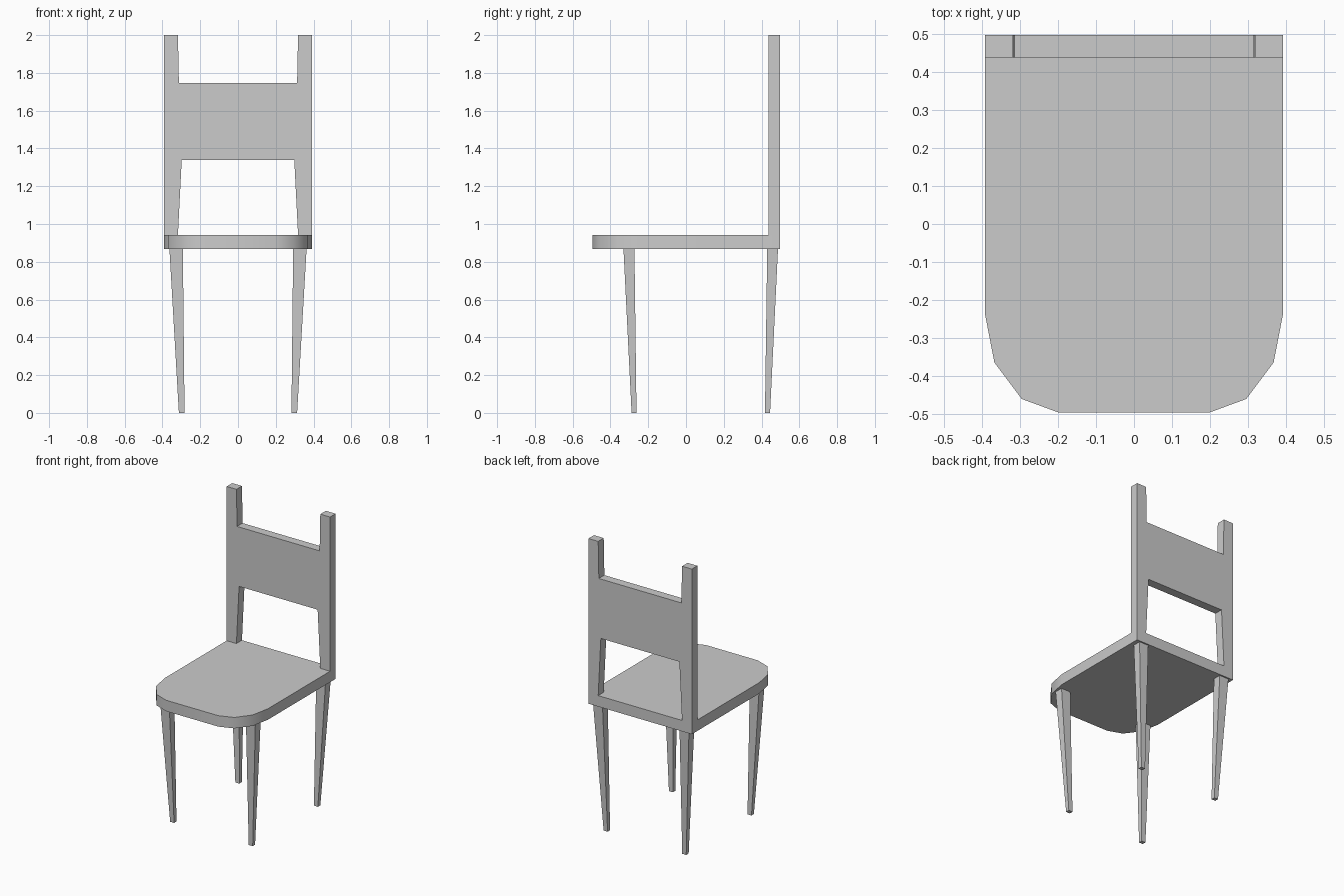
import bpy, bmesh, math
from mathutils import Vector

if "Cube" in bpy.data.objects:
    bpy.data.objects.remove(bpy.data.objects["Cube"])


def make_object(name, bm):
    bmesh.ops.recalc_face_normals(bm, faces=bm.faces[:])
    mesh = bpy.data.meshes.new(name)
    bm.to_mesh(mesh)
    bm.free()
    obj = bpy.data.objects.new(name, mesh)
    bpy.context.collection.objects.link(obj)
    return obj


def extrude_outline(name, points, direction):
    """Solid slab made by sweeping a closed outline along a direction."""
    bm = bmesh.new()
    face = bm.faces.new([bm.verts.new(p) for p in points])
    result = bmesh.ops.extrude_face_region(bm, geom=[face], use_keep_orig=True)
    moved = [g for g in result["geom"] if isinstance(g, bmesh.types.BMVert)]
    bmesh.ops.translate(bm, verts=moved, vec=Vector(direction))
    return make_object(name, bm)


def tapered_leg(name, top, bottom, height):
    """Four-sided leg between two (x0, x1, y0, y1) rectangles, mirrored in x."""
    bm = bmesh.new()
    rings = []
    for (x0, x1, y0, y1), z in ((bottom, 0), (top, height)):
        corners = ((x0, y0), (x1, y0), (x1, y1), (x0, y1))
        rings.append([bm.verts.new((x, y, z)) for x, y in corners])
        bm.faces.new(rings[-1])
    for i in range(4):
        j = (i + 1) % 4
        bm.faces.new((rings[0][i], rings[0][j], rings[1][j], rings[1][i]))
    leg = make_object(name, bm)
    leg.modifiers.new("mirror", 'MIRROR').use_axis[0] = True
    return leg


def mirrored(half):
    return half + [(-x, v) for x, v in reversed(half)]


SEAT_BOTTOM, SEAT_TOP = 0.868, 0.943

# Seat with chamfered, rounded front corners
seat_half = [(0.197, -0.496), (0.295, -0.46), (0.367, -0.364),
             (0.392, -0.235), (0.392, 0.497)]
seat = extrude_outline("seat", [(x, y, SEAT_BOTTOM) for x, y in mirrored(seat_half)],
                       (0, 0, SEAT_TOP - SEAT_BOTTOM))
bpy.context.view_layer.objects.active = seat
seat.select_set(True)
bpy.ops.object.shade_smooth_by_angle(angle=math.radians(40))

# Backrest: two posts joined by a broad panel, one continuous board
back_half = [(0.298, 1.34), (0.318, SEAT_TOP), (0.392, SEAT_TOP),
             (0.392, 2.0), (0.318, 2.0), (0.313, 1.747)]
extrude_outline("backrest", [(x, 0.437, z) for x, z in mirrored(back_half)],
                (0, 0.06, 0))

# Tapered legs
tapered_leg("front_legs", (0.292, 0.363, -0.331, -0.273),
            (0.283, 0.313, -0.288, -0.262), SEAT_BOTTOM)
tapered_leg("rear_legs", (0.292, 0.363, 0.430, 0.487),
            (0.283, 0.313, 0.418, 0.445), SEAT_BOTTOM)
